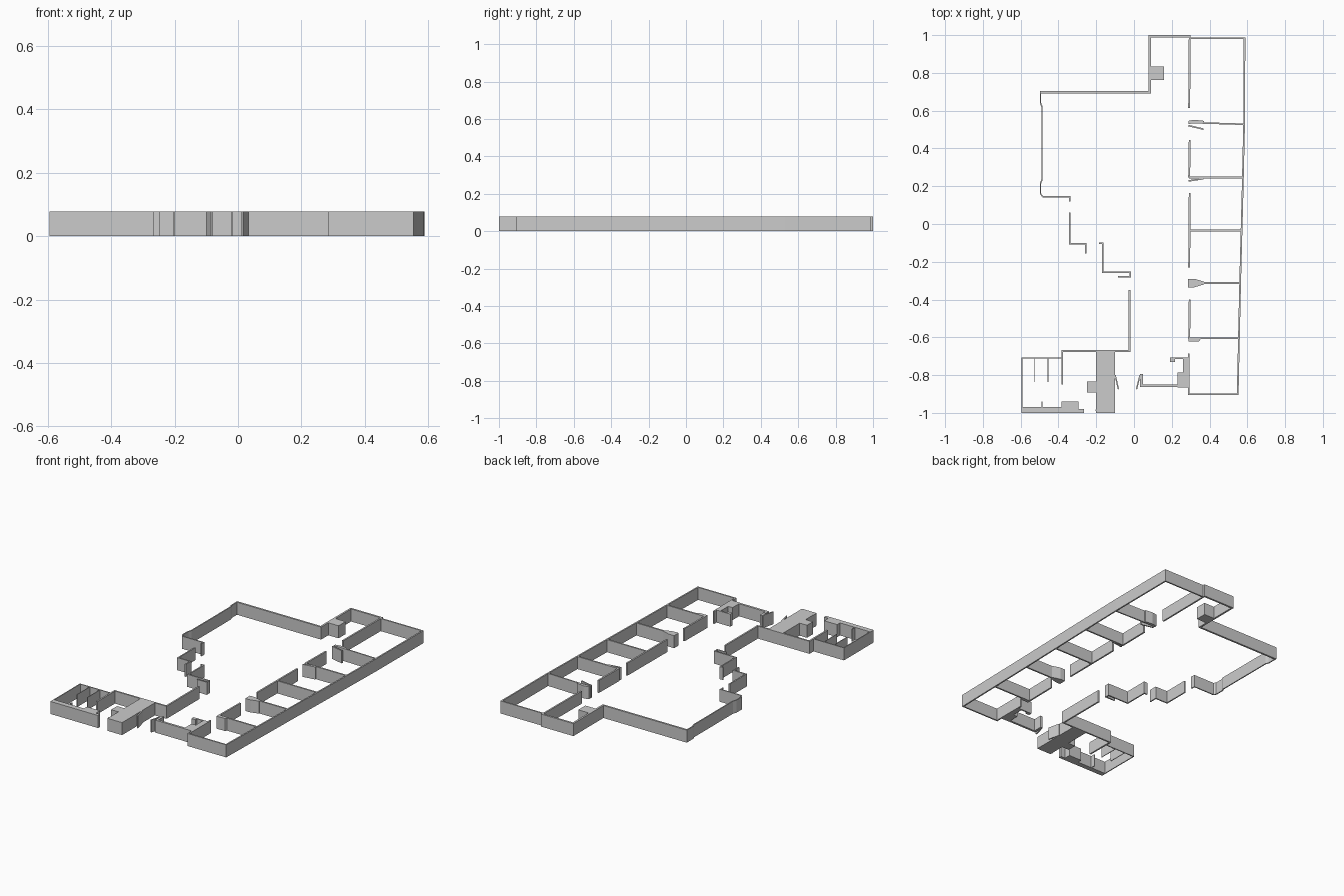
import bpy
import bmesh
from mathutils import Vector

cube = bpy.data.objects.get("Cube")
if cube:
    bpy.data.objects.remove(cube, do_unlink=True)

HEIGHT = 0.078

plaster = bpy.data.materials.new("plain_grey")
plaster.use_nodes = True
GREY = (0.6, 0.6, 0.6, 1)
plaster.diffuse_color = GREY
plaster.node_tree.nodes["Principled BSDF"].inputs["Base Color"].default_value = GREY


def prism(name, outline):
    """Extrude a plan outline up to the wall height."""
    bm = bmesh.new()
    base = bm.faces.new([bm.verts.new((p[0], p[1], 0)) for p in outline])
    top = bmesh.ops.extrude_face_region(bm, geom=[base])["geom"]
    for item in top:
        if isinstance(item, bmesh.types.BMVert):
            item.co.z = HEIGHT
    bmesh.ops.recalc_face_normals(bm, faces=bm.faces)
    mesh = bpy.data.meshes.new(name)
    bm.to_mesh(mesh)
    bm.free()
    mesh.materials.append(plaster)
    obj = bpy.data.objects.new(name, mesh)
    bpy.context.collection.objects.link(obj)
    return obj


def block(name, left, right, front, back):
    return prism(name, [(left, front), (right, front), (right, back), (left, back)])


def wall(name, path, thickness=0.01):
    """Thicken a plan path with mitred corners and raise it."""
    pts = [Vector(p) for p in path]
    dirs = [(b - a).normalized() for a, b in zip(pts, pts[1:])]
    left, right = [], []
    for i, p in enumerate(pts):
        before, after = dirs[max(i - 1, 0)], dirs[min(i, len(dirs) - 1)]
        n = Vector((-before.y, before.x))
        m = (n + Vector((-after.y, after.x))).normalized()
        offset = m * (thickness / 2 / m.dot(n))
        left.append(p + offset)
        right.append(p - offset)
    return prism(name, left + right[::-1])


# Outer wall of the large hall
wall("hall_back_wall", [(0.3, 0.994), (0.083, 0.994), (0.083, 0.698), (-0.495, 0.698)], 0.012)
wall("hall_right_wall", [(-0.495, 0.704), (-0.495, 0.64), (-0.487, 0.62), (-0.487, 0.235),
                         (-0.495, 0.215), (-0.495, 0.16), (-0.483, 0.145),
                         (-0.34, 0.145), (-0.34, 0.12)], 0.007)
wall("hall_step_wall", [(-0.34, 0.06), (-0.34, -0.105), (-0.255, -0.105), (-0.255, -0.155)], 0.008)
wall("hall_hook_wall", [(-0.185, -0.103), (-0.165, -0.103), (-0.165, -0.255),
                        (-0.02, -0.255), (-0.02, -0.28), (-0.085, -0.28)], 0.008)
wall("hall_front_wall", [(-0.024, -0.35), (-0.024, -0.672), (-0.38, -0.672), (-0.38, -0.85)])
block("back_pillar", 0.083, 0.16, 0.763, 0.833)

# Solid service core beside the entrance
block("service_core", -0.2, -0.1, -1, -0.667)
block("core_side_block", -0.25, -0.2, -0.893, -0.835)
wall("entrance_right_door", [(-0.1, -0.8), (-0.082, -0.875)], 0.007)
wall("core_door", [(-0.19, -0.915), (-0.2, -0.99)], 0.007)

# Washroom with stalls
wall("washroom_wall", [(-0.592, -0.99), (-0.592, -0.71), (-0.38, -0.71)], 0.006)
for x in (-0.525, -0.455):
    wall("stall_divider", [(x, -0.71), (x, -0.837)], 0.004)
wall("short_divider", [(-0.487, -0.94), (-0.487, -0.97)], 0.004)
prism("washroom_front_wall", [(-0.595, -1), (-0.265, -1), (-0.265, -0.98), (-0.295, -0.98),
                              (-0.295, -0.94), (-0.385, -0.94), (-0.385, -0.968), (-0.595, -0.968)])

# Entrance on the left side
wall("entrance_wall", [(0.04, -0.795), (0.04, -0.857), (0.29, -0.857)], 0.014)
wall("entrance_left_door", [(0.032, -0.8), (0.013, -0.875)], 0.007)
prism("entrance_pier", [(0.23, -0.865), (0.295, -0.865), (0.295, -0.708), (0.19, -0.708),
                        (0.19, -0.73), (0.218, -0.73), (0.218, -0.716), (0.26, -0.716),
                        (0.26, -0.787), (0.23, -0.787)])

# Row of rooms: long outer wall, corridor pieces and partitions
wall("room_outer_wall", [(0.3, 0.983), (0.585, 0.983), (0.583, 0.53), (0.575, 0.18),
                         (0.562, -0.31), (0.549, -0.902), (0.29, -0.902), (0.29, -0.685)], 0.009)
for back, front in ((0.994, 0.615), (0.445, 0.245), (0.163, -0.23), (-0.4, -0.61)):
    wall("corridor_wall", [(0.295, back), (0.292, front)])
for y, start, end in ((0.247, 0.29, 0.577), (-0.034, 0.29, 0.569),
                      (-0.312, 0.36, 0.562), (-0.605, 0.29, 0.556)):
    wall("room_partition", [(start, y), (end, y)])
wall("back_partition", [(0.29, 0.537), (0.583, 0.528)], 0.008)

# Door piers and open doors along the corridor
prism("back_pier", [(0.288, 0.53), (0.37, 0.535), (0.37, 0.546), (0.32, 0.552), (0.288, 0.546)])
prism("middle_pier", [(0.285, -0.335), (0.32, -0.335), (0.37, -0.32), (0.37, -0.305),
                      (0.32, -0.29), (0.285, -0.29)])
prism("front_pier", [(0.288, -0.623), (0.345, -0.621), (0.355, -0.606), (0.288, -0.606)])
wall("back_door", [(0.288, 0.521), (0.368, 0.502)], 0.008)
wall("middle_door", [(0.288, 0.228), (0.368, 0.24)], 0.008)
